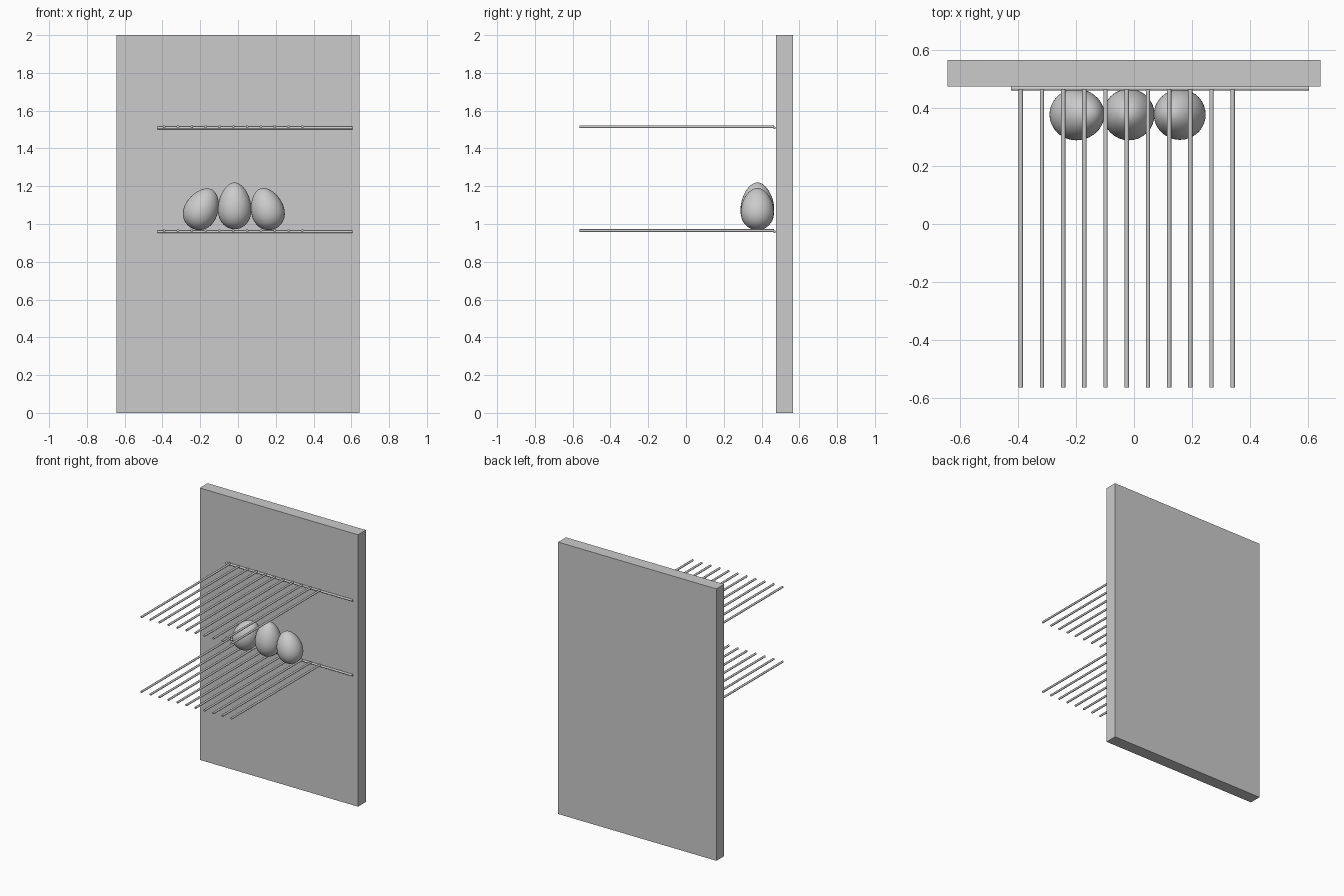
import bpy, math
from mathutils import Vector, Matrix

if "Cube" in bpy.data.objects:
    bpy.data.objects.remove(bpy.data.objects["Cube"])


def rod(name, start, axis_rot, length, radius):
    # Thin round bar centred on the given point
    bpy.ops.mesh.primitive_cylinder_add(vertices=16, radius=radius, depth=length,
                                        location=start, rotation=axis_rot)
    o = bpy.context.object
    o.name = name
    bpy.ops.object.shade_smooth_by_angle()
    return o


def egg(name, centre, width, height, tilt):
    # Sphere narrowed toward the top, tilted sideways, centred by its bounds
    bpy.ops.mesh.primitive_uv_sphere_add(segments=32, ring_count=24, radius=1)
    o = bpy.context.object
    o.name = name
    rot = Matrix.Rotation(math.radians(tilt), 3, 'Y')
    for v in o.data.vertices:
        k = (1 - 0.15 * v.co.z) / 1.011
        v.co = rot @ Vector((v.co.x * k * width / 2, v.co.y * k * width / 2,
                             v.co.z * height / 2))
    cos = [v.co.copy() for v in o.data.vertices]
    mid = Vector([(min(c[i] for c in cos) + max(c[i] for c in cos)) / 2 for i in range(3)])
    for v in o.data.vertices:
        v.co -= mid
    o.location = centre
    bpy.ops.object.shade_smooth()


# Back panel
bpy.ops.mesh.primitive_cube_add(size=1, location=(0, 0.521, 1))
panel = bpy.context.object
panel.name = "back_panel"
panel.scale = (1.288, 0.091, 2)

# Two racks: a rail along the panel with rods reaching forward
for label, z in (("lower", 0.959), ("upper", 1.509)):
    rod(label + "_rail", (0.09, 0.468, z), (0, math.pi / 2, 0), 1.03, 0.0075)
    for i in range(11):
        rod(f"{label}_rod_{i + 1}", (-0.391 + i * 0.0732, -0.05, z + 0.006),
            (math.pi / 2, 0, 0), 1.03, 0.0075)

# Eggs resting on the lower rack
egg("egg_left", (-0.197, 0.378, 1.078), 0.178, 0.231, 28)
egg("egg_middle", (-0.018, 0.378, 1.096), 0.178, 0.247, 0)
egg("egg_right", (0.158, 0.378, 1.079), 0.175, 0.227, -17)
